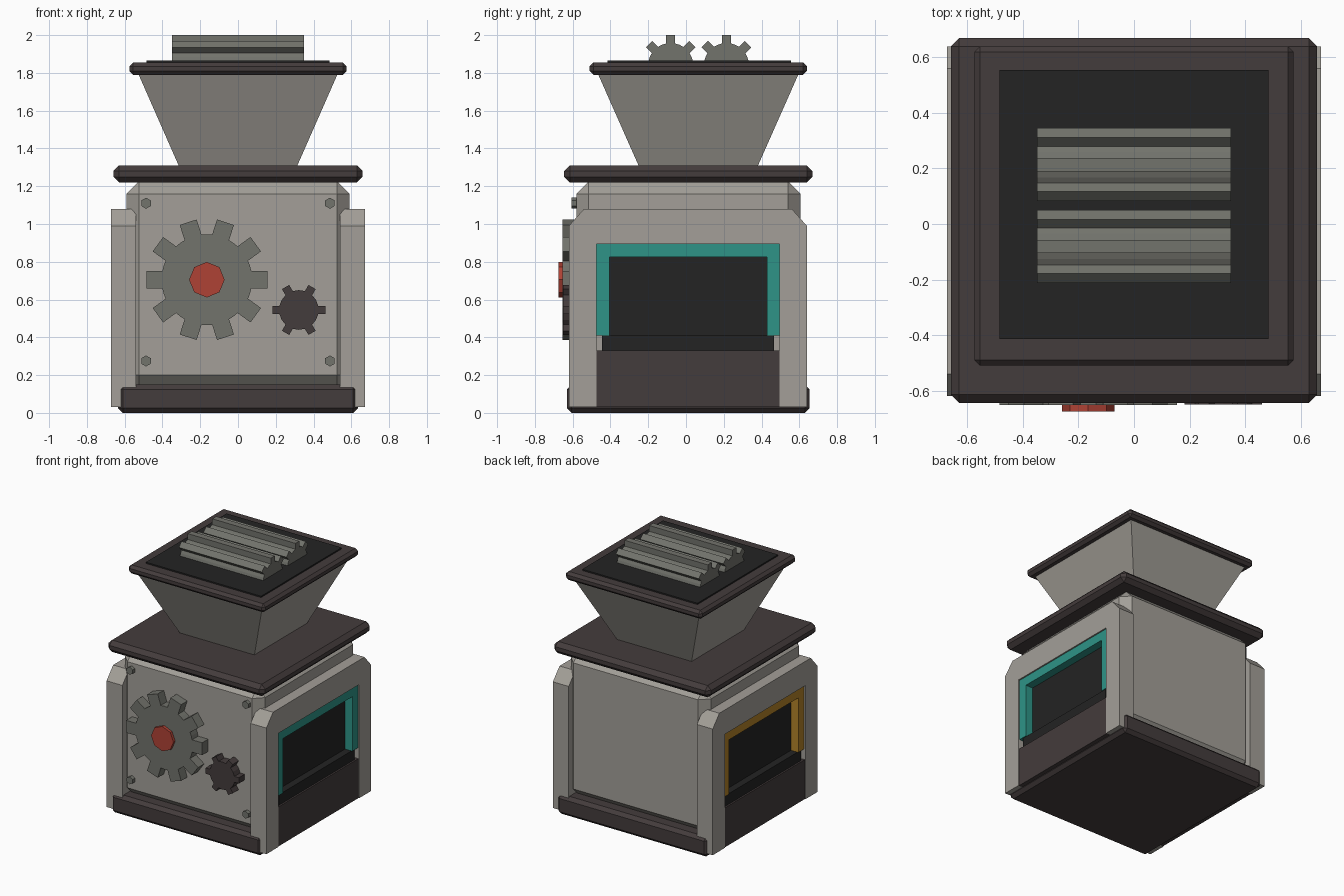
import bpy, bmesh, math
from mathutils import Vector

if "Cube" in bpy.data.objects:
    bpy.data.objects.remove(bpy.data.objects["Cube"], do_unlink=True)


def material(name, rgb):
    linear = [((c / 255 + 0.055) / 1.055) ** 2.4 for c in rgb] + [1]
    m = bpy.data.materials.new(name)
    m.use_nodes = True
    m.diffuse_color = linear
    bsdf = m.node_tree.nodes["Principled BSDF"]
    bsdf.inputs["Base Color"].default_value = linear
    bsdf.inputs["Roughness"].default_value = 0.8
    return m


SHELL = material("warm light grey", (163, 159, 152))
TRIM = material("dark brown", (68, 60, 60))
METAL = material("gear grey", (114, 115, 108))
BLACK = material("near black", (35, 35, 35))
TEAL = material("teal", (46, 148, 135))
AMBER = material("amber", (178, 130, 40))
RED = material("red", (175, 66, 53))


def finish(name, bm, mat, bevel=0):
    bmesh.ops.recalc_face_normals(bm, faces=bm.faces)
    mesh = bpy.data.meshes.new(name)
    bm.to_mesh(mesh)
    bm.free()
    mesh.materials.append(mat)
    ob = bpy.data.objects.new(name, mesh)
    bpy.context.collection.objects.link(ob)
    if bevel:
        mod = ob.modifiers.new("chamfer", "BEVEL")
        mod.width = bevel
        mod.segments = 1
    return ob


def box(name, x, y, z, mat, bevel=0, top_scale=1):
    """Box from (min, max) ranges; the top can be scaled for a taper."""
    bm = bmesh.new()
    bmesh.ops.create_cube(bm, size=1)
    for v in bm.verts:
        s = top_scale if v.co.z > 0 else 1
        v.co = Vector((sum(x) / 2 + v.co.x * s * (x[1] - x[0]),
                       sum(y) / 2 + v.co.y * s * (y[1] - y[0]),
                       sum(z) / 2 + v.co.z * (z[1] - z[0])))
    return finish(name, bm, mat, bevel)


def prism(name, outline, axis, start, end, mat):
    """Extrude an outline along x (points are y, z) or y (points are x, z)."""
    def place(p, d):
        return (d, p[0], p[1]) if axis == "x" else (p[0], d, p[1])
    bm = bmesh.new()
    face = bm.faces.new([bm.verts.new(place(p, start)) for p in outline])
    ext = bmesh.ops.extrude_face_region(bm, geom=[face])
    shift = Vector(place((0, 0), end - start))
    for v in ext["geom"]:
        if isinstance(v, bmesh.types.BMVert):
            v.co += shift
    return finish(name, bm, mat)


def gear_outline(cx, cz, teeth, root, tip, half):
    """Square teeth around a root circle, first tooth pointing along the first axis."""
    pts = []
    step = math.tau / teeth
    inner = math.sqrt(root ** 2 - half ** 2)
    for i in range(teeth):
        a = i * step
        c, s = math.cos(a), math.sin(a)
        for u, w in ((inner, -half), (tip, -half), (tip, half), (inner, half)):
            pts.append((cx + u * c - w * s, cz + u * s + w * c))
        a += step / 2
        pts.append((cx + root * math.cos(a), cz + root * math.sin(a)))
    return pts


def polygon(cx, cz, sides, r, turn=0):
    return [(cx + r * math.cos(turn + i * math.tau / sides),
             cz + r * math.sin(turn + i * math.tau / sides)) for i in range(sides)]


# Base, main body and lid
box("base", (-0.635, 0.635), (-0.63, 0.655), (0, 0.15), TRIM, 0.025)
box("body", (-0.59, 0.59), (-0.58, 0.605), (0.135, 1.225), SHELL, 0.065)
box("lid", (-0.66, 0.66), (-0.645, 0.67), (1.22, 1.31), TRIM, 0.03)

# Hopper with its rim and dark mouth
box("hopper", (-0.31, 0.31), (-0.247, 0.377), (1.30, 1.80), SHELL, top_scale=1.71)
box("hopper_rim", (-0.575, 0.575), (-0.51, 0.64), (1.79, 1.855), TRIM, 0.02)
box("hopper_mouth", (-0.485, 0.485), (-0.415, 0.555), (1.82, 1.865), BLACK)

# Crushing rollers
for name, y in (("front_roller", -0.081), ("back_roller", 0.214)):
    prism(name, gear_outline(y, 1.838, 8, 0.12, 0.162, 0.024), "x", -0.35, 0.35, METAL)

# Side frames with window trim, dark opening, tray and lower panel
FRAME = [(-0.62, 0.03), (-0.62, 0.99), (-0.54, 1.08), (0.56, 1.08), (0.64, 0.99),
         (0.64, 0.03), (0.495, 0.03), (0.495, 0.895), (-0.475, 0.895), (-0.475, 0.03)]
WINDOW = [(-0.475, 0.41), (-0.475, 0.895), (0.495, 0.895), (0.495, 0.41),
          (0.43, 0.41), (0.43, 0.825), (-0.405, 0.825), (-0.405, 0.41)]
for side, s, glow in (("left", 1, TEAL), ("right", -1, AMBER)):
    def span(a, b):
        return tuple(sorted((a * s, b * s)))
    prism(side + "_frame", FRAME, "x", 0.54 * s, 0.673 * s, SHELL)
    prism(side + "_window_trim", WINDOW, "x", 0.57 * s, 0.662 * s, glow)
    box(side + "_opening", span(0.56, 0.6), (-0.44, 0.46), (0.40, 0.86), BLACK)
    box(side + "_tray", span(0.56, 0.655), (-0.445, 0.465), (0.32, 0.41), BLACK)
    box(side + "_lower_panel", span(0.56, 0.668), (-0.475, 0.495), (0.03, 0.33), TRIM)

# Front gears and hub
prism("large_gear", gear_outline(-0.165, 0.705, 10, 0.24, 0.32, 0.047),
      "y", -0.653, -0.57, METAL)
prism("small_gear", gear_outline(0.322, 0.545, 6, 0.105, 0.14, 0.022),
      "y", -0.65, -0.57, TRIM)
prism("gear_hub", polygon(-0.165, 0.705, 8, 0.094), "y", -0.675, -0.64, RED)

# Corner bolts on the front
for x in (-0.487, 0.487):
    for z in (0.275, 1.11):
        prism("front_bolt", polygon(x, z, 6, 0.029, math.pi / 6), "y", -0.607, -0.57, METAL)
